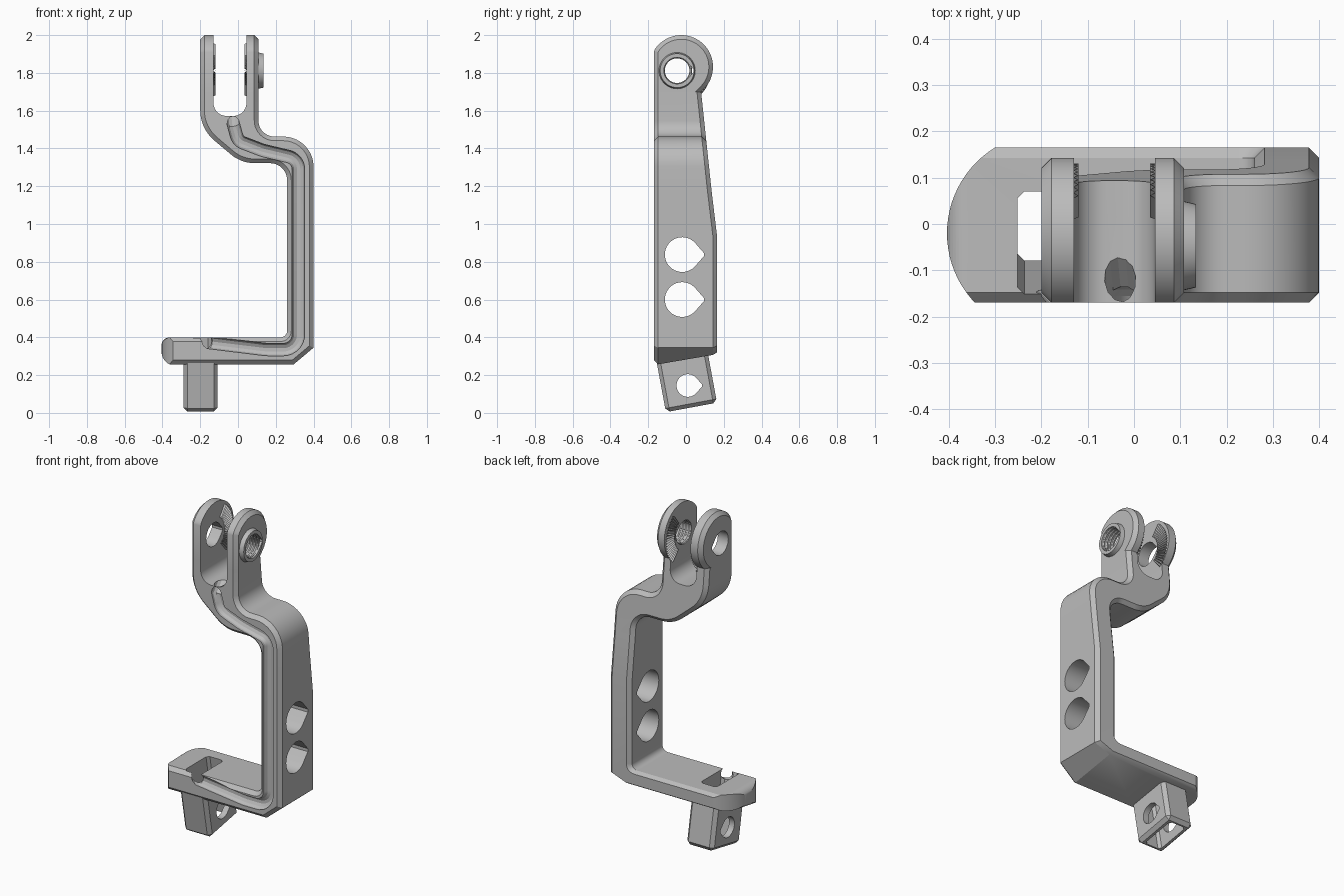
import bpy, bmesh
from math import sin, cos, tan, radians, pi
from mathutils import Vector, Matrix

if "Cube" in bpy.data.objects:
    bpy.data.objects.remove(bpy.data.objects["Cube"])

GREY = (0.5, 0.5, 0.5, 1)
grey = bpy.data.materials.new("plain_grey")
grey.use_nodes = True
grey.diffuse_color = GREY
grey.node_tree.nodes["Principled BSDF"].inputs["Base Color"].default_value = GREY

FRONT, BACK, FLOOR = -0.17, 0.165, 1.70
EDGE = 0.022                    # chamfer width
HOLE = (-0.047, 1.812)          # clamp hole in y, z


def finish(bm, name):
    bmesh.ops.recalc_face_normals(bm, faces=bm.faces)
    me = bpy.data.meshes.new(name)
    bm.to_mesh(me)
    bm.free()
    ob = bpy.data.objects.new(name, me)
    bpy.context.collection.objects.link(ob)
    me.materials.append(grey)
    return ob


def fillet(corners, steps=10):
    """Round each (x, z, radius) corner of a closed outline."""
    out = []
    for i, (x, z, r) in enumerate(corners):
        p = Vector((x, z))
        if r == 0:
            out.append(p)
            continue
        a = (Vector(corners[i - 1][:2]) - p).normalized()
        b = (Vector(corners[(i + 1) % len(corners)][:2]) - p).normalized()
        half = a.angle(b) / 2
        centre = p + (a + b).normalized() * r / sin(half)
        t = r / tan(half)
        start, end = p + a * t - centre, p + b * t - centre
        turn = start.angle(end)
        for k in range(steps + 1):
            s = k / steps
            out.append(centre + (start * sin((1 - s) * turn) + end * sin(s * turn)) / sin(turn))
    return out


def loft(rings):
    """Join rings of equal length into a closed solid."""
    bm = bmesh.new()
    loops = [[bm.verts.new(co) for co in ring] for ring in rings]
    bm.faces.new(loops[0])
    bm.faces.new(loops[-1])
    n = len(loops[0])
    for a, b in zip(loops, loops[1:]):
        for i in range(n):
            j = (i + 1) % n
            bm.faces.new((a[i], a[j], b[j], b[i]))
    bmesh.ops.recalc_face_normals(bm, faces=bm.faces)
    bm.normal_update()
    return bm


def prism(points, axis, lo, hi):
    """Extrude a 2D outline along x or z."""
    place = {"x": lambda p, d: (d, p[0], p[1]), "z": lambda p, d: (p[0], p[1], d)}[axis]
    return loft([[place(p, d) for p in points] for d in (lo, hi)])


def chamfer(bm, edges, width):
    bmesh.ops.bevel(bm, geom=edges, offset=width, segments=1, affect="EDGES", clamp_overlap=False)


def boolean(ob, tool, operation="DIFFERENCE"):
    mod = ob.modifiers.new("cut", "BOOLEAN")
    mod.operation, mod.object, mod.solver = operation, tool, "EXACT"
    bpy.context.view_layer.objects.active = ob
    bpy.ops.object.modifier_apply(modifier=mod.name)
    bpy.data.objects.remove(tool)


def teardrop(y, z, r, lo, hi):
    """Cutter along x: a round hole with a pointed back side."""
    pts = [(y + r * cos(a), z + r * sin(a)) for a in
           (radians(40 + 280 * k / 40) for k in range(41))]
    pts += [(y + 1.24 * r, z - 0.1 * r), (y + 1.24 * r, z + 0.1 * r)]
    return finish(prism(pts, "x", lo, hi), "hole_cutter")


def back_y(z):
    if z < 0.93:
        return BACK
    if z < 1.18:
        return BACK - 0.03 * (z - 0.93) / 0.25
    return 0.135 - 0.055 * (z - 1.18) / 0.52


def edge_inset(a, b):
    """Chamfer width of an outline edge: none along the clamp slot and top."""
    mid = (a + b) / 2
    return 0 if mid.z > FLOOR - 0.001 or (-0.14 < mid.x < 0.05 and mid.z > 1.56) else EDGE


# Bracket arm: counter-clockwise front outline, lofted with chamfered rims
outline = [Vector((p.x, 0, p.y)) for p in fillet([
    (-0.2, FLOOR, 0), (-0.2, 1.505, 0.21), (0.017, 1.322, 0.2), (0.26, 1.322, 0.09),
    (0.26, 0.4, 0.035), (-0.405, 0.4, 0.05), (-0.405, 0.257, 0.05), (0.295, 0.257, 0),
    (0.4, 0.345, 0), (0.4, 1.463, 0.16), (0.108, 1.463, 0.085), (0.108, FLOOR, 0),
    (0.045, FLOOR, 0), (0.045, 1.572, 0.07), (-0.13, 1.572, 0.07), (-0.13, FLOOR, 0)])]
inset = []
for i, p in enumerate(outline):
    before, after = outline[i - 1], outline[(i + 1) % len(outline)]
    u, v = (p - before).normalized(), (after - p).normalized()
    d, e = edge_inset(before, p), edge_inset(p, after)
    det = u.x * v.z - u.z * v.x
    inset.append(p + (v * d - u * e) / det)
depth = [Vector((0, y, 0)) for y in (FRONT, FRONT + EDGE, BACK - EDGE, BACK)]
bm = loft([[p + y for p in ring] for ring, y in zip((inset, outline, outline, inset), depth)])
for z in (0.93, 1.18):
    bmesh.ops.bisect_plane(bm, geom=bm.verts[:] + bm.edges[:] + bm.faces[:],
                           plane_co=(0, 0, z), plane_no=(0, 0, 1))
# Taper the back and slope the underside
for v in bm.verts:
    if v.co.y > 0:
        v.co.y += back_y(v.co.z) - BACK
        v.co.z += 0.05 * max(0, min(1, (0.4 - v.co.z) / 0.143)) * (v.co.x < 0.35)
body = finish(bm, "bracket_arm")

# Rounded end of the foot
end = [(-0.187 + 0.217 * cos(a), -0.02 + 0.217 * sin(a)) for a in
       (radians(90 + 180 * k / 40) for k in range(41))]
end += [(-0.6, -0.237), (-0.6, 0.197)]
boolean(body, finish(prism(end, "z", 0.1, 0.6), "foot_end_cutter"))

# Tilted hollow peg under the foot
tilt = Matrix.Translation((-0.198, -0.027, 0.284)) @ Matrix.Rotation(radians(10.5), 4, "X")


def tilted_box(w, front, back, lo, hi, edge, with_bottom):
    bm = prism([(-w, front), (w, front), (w, back), (-w, back)], "z", lo, hi)
    chamfer(bm, [e for e in bm.edges if abs(e.verts[0].co.z - e.verts[1].co.z) > 0.01
                 or (with_bottom and max(v.co.z for v in e.verts) < lo + 0.001)], edge)
    bm.transform(tilt)
    return bm


boolean(body, finish(tilted_box(0.09, -0.129, 0.146, -0.261, 0.04, 0.02, True), "peg"), "UNION")
boolean(body, finish(tilted_box(0.054, -0.101, 0.117, -0.4, 0.3, 0.015, False), "pocket_cutter"))
boolean(body, teardrop(0.01, 0.145, 0.06, -0.4, 0))

# Two holes through the upright
for z in (0.6, 0.838):
    boolean(body, teardrop(-0.02, z, 0.092, 0.2, 0.5))

# Cable groove along the front
route = fillet([(-0.025, 1.53, 0), (0.0, 1.44, 0.06), (0.13, 1.39, 0.15), (0.32, 1.345, 0.07),
                (0.32, 0.335, 0.08), (0.15, 0.335, 0.3), (-0.15, 0.372, 0)], 8)
path = [(-0.035, -0.07, 1.62)] + [(p.x, FRONT + 0.004, p.y) for p in route] + [(-0.21, -0.1, 0.385)]
curve = bpy.data.curves.new("groove", "CURVE")
curve.dimensions = "3D"
curve.bevel_depth, curve.bevel_resolution, curve.use_fill_caps = 0.034, 4, True
spline = curve.splines.new("POLY")
spline.points.add(len(path) - 1)
for pt, co in zip(spline.points, path):
    pt.co = (*co, 1)
groove = bpy.data.objects.new("groove", curve)
bpy.context.collection.objects.link(groove)
bpy.context.view_layer.update()
tube = bpy.data.meshes.new_from_object(groove.evaluated_get(bpy.context.evaluated_depsgraph_get()))
bpy.data.objects.remove(groove)
bm = bmesh.new()
bm.from_mesh(tube)
bmesh.ops.remove_doubles(bm, verts=bm.verts, dist=0.0001)
boolean(body, finish(bm, "groove_cutter"))
parts = [body]

# Clamp prongs with rounded heads
head = [(FRONT, FLOOR), (back_y(FLOOR), FLOOR)]
head += [(-0.025 + 0.168 * cos(a), 1.832 + 0.168 * sin(a)) for a in
         (radians(-49 + 201 * k / 40) for k in range(41))]
head[-1] = (FRONT, head[-1][1])
for name, inner, outer in (("right_prong", -0.13, -0.2), ("left_prong", 0.045, 0.108)):
    bm = prism(head, "x", inner, outer)
    rim = [e for e in bm.edges if all(abs(v.co.x - outer) < 0.001 for v in e.verts)
           and any(v.co.z > FLOOR + 0.001 for v in e.verts)]
    chamfer(bm, rim, EDGE)
    prong = finish(bm, name)
    if inner > 0:
        # Raised collar on the outside
        bm = bmesh.new()
        bmesh.ops.create_cone(bm, cap_ends=True, segments=48, radius1=0.104, radius2=0.09, depth=0.06,
                              matrix=Matrix.Translation((0.104, *HOLE)) @ Matrix.Rotation(pi / 2, 4, "Y"))
        boolean(prong, finish(bm, "collar"), "UNION")
    boolean(prong, teardrop(*HOLE, 0.07, min(inner, outer) - 0.1, max(inner, outer) + 0.1))
    parts.append(prong)

    # Radial grip teeth on the inner face
    bm = bmesh.new()
    inward = 1 if inner < 0 else -1
    rows = []
    for k in range(41):
        a = radians(-50 + 105 * k / 40)
        x = inner + inward * (0.01 if k % 2 else -0.002)
        rows.append([bm.verts.new((x, HOLE[0] + r * cos(a), HOLE[1] + r * sin(a))) for r in (0.1, 0.178)])
    for p, q in zip(rows, rows[1:]):
        bm.faces.new((p[0], p[1], q[1], q[0]))
    finish(bm, name + "_teeth")

# Thread ridges in the left prong
for k in range(4):
    bpy.ops.mesh.primitive_torus_add(major_radius=0.072, minor_radius=0.007, major_segments=40,
                                     minor_segments=6, location=(0.057 + 0.02 * k, *HOLE),
                                     rotation=(0, pi / 2, 0))
    ridge = bpy.context.object
    ridge.name = "thread_ridge"
    ridge.data.materials.append(grey)
    parts.append(ridge)

bpy.ops.object.select_all(action="DESELECT")
for ob in parts:
    ob.select_set(True)
bpy.context.view_layer.objects.active = body
bpy.ops.object.shade_smooth_by_angle(angle=radians(25))
